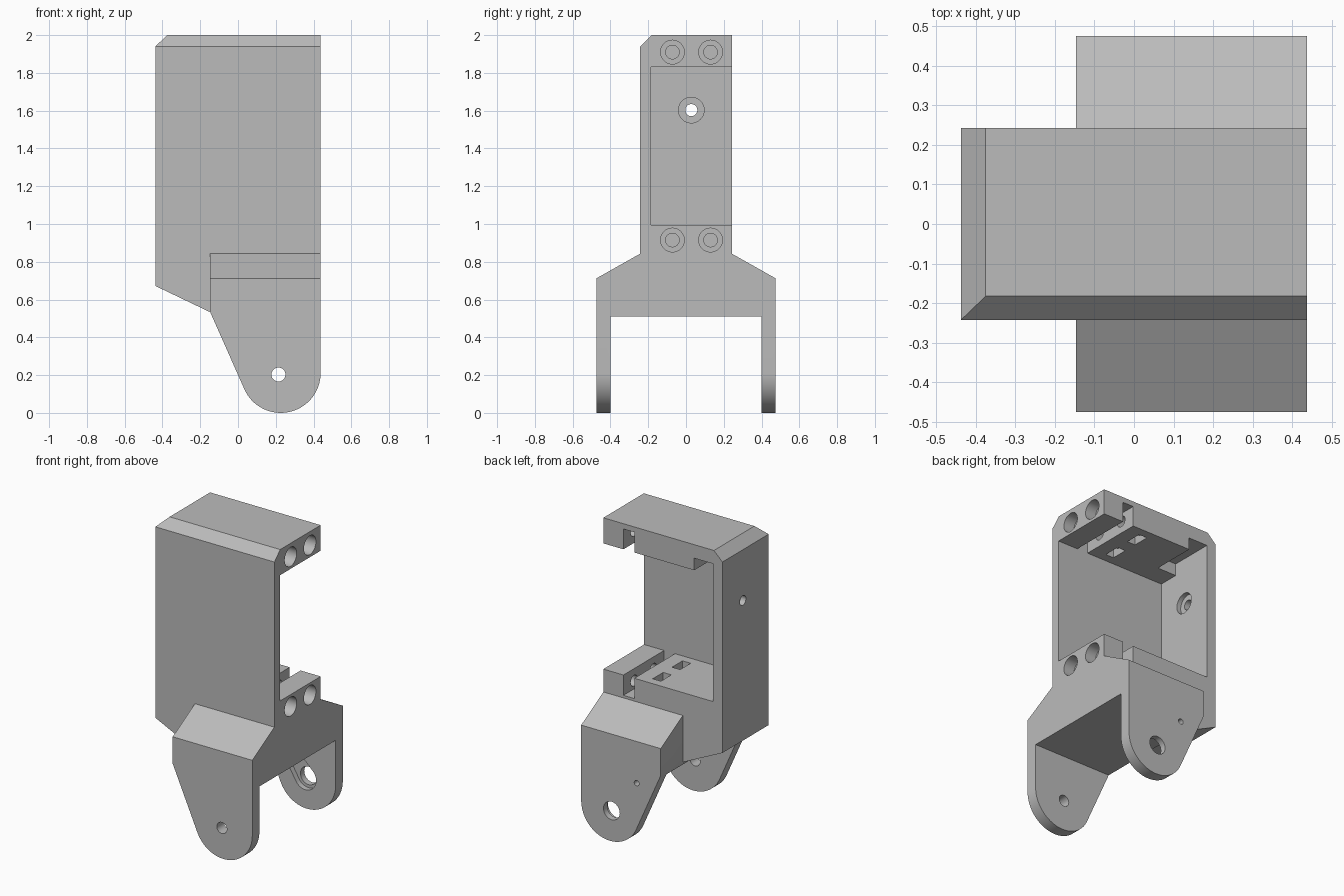
import bpy, bmesh, math
from mathutils import Vector

cube = bpy.data.objects.get("Cube")
if cube:
    bpy.data.objects.remove(cube, do_unlink=True)

grey = bpy.data.materials.new("plain_grey")
grey.use_nodes = True
colour = (0.5, 0.5, 0.5, 1)
grey.diffuse_color = colour
grey.node_tree.nodes["Principled BSDF"].inputs["Base Color"].default_value = colour

PLACE = {
    "x": lambda a, b, t: (t, a, b),   # profile in y, z
    "y": lambda a, b, t: (a, t, b),   # profile in x, z
}


def prism(name, pts, axis, lo, hi):
    """Closed profile extruded along an axis."""
    bm = bmesh.new()
    face = bm.faces.new([bm.verts.new(PLACE[axis](a, b, lo)) for a, b in pts])
    out = bmesh.ops.extrude_face_region(bm, geom=[face])
    shift = Vector(PLACE[axis](0, 0, hi - lo))
    bmesh.ops.translate(bm, vec=shift, verts=[g for g in out["geom"] if isinstance(g, bmesh.types.BMVert)])
    bmesh.ops.recalc_face_normals(bm, faces=bm.faces)
    mesh = bpy.data.meshes.new(name)
    bm.to_mesh(mesh)
    bm.free()
    mesh.materials.append(grey)
    obj = bpy.data.objects.new(name, mesh)
    bpy.context.collection.objects.link(obj)
    return obj


def box(x0, x1, y0, y1, z0, z1):
    return prism("cutter", [(x0, z0), (x1, z0), (x1, z1), (x0, z1)], "y", y0, y1)


def arc(ca, cb, r, start=0, end=360, n=32):
    steps = n if end - start == 360 else n + 1
    angles = [math.radians(start + (end - start) * i / n) for i in range(steps)]
    return [(ca + r * math.cos(t), cb + r * math.sin(t)) for t in angles]


def drill(axis, a, b, r, lo, hi):
    return prism("cutter", arc(a, b, r), axis, lo, hi)


def combine(target, tool, operation="DIFFERENCE"):
    mod = target.modifiers.new("combine", "BOOLEAN")
    mod.operation = operation
    mod.solver = "EXACT"
    mod.object = tool
    bpy.context.view_layer.objects.active = target
    bpy.ops.object.modifier_apply(modifier=mod.name)
    bpy.data.objects.remove(tool, do_unlink=True)


L, R = -0.4375, 0.4375     # side faces
F, B = -0.2425, 0.2425     # front and back faces
IN_X, IN_Y = -0.37, -0.185  # inner wall faces
FLOOR, ROOF = 0.995, 1.83  # pocket
OUT = 0.6                  # beyond every face
KNEE = (-0.147, 0.533)     # where the body meets the fork
PIVOT = (0.214, 0.203)

# Main housing with chamfered side and front top edges
bracket = prism("servo_bracket", [
    (L, 0.672), KNEE, (R, KNEE[1]), (R, 2), (-0.375, 2), (L, 1.94)], "y", F, B)
combine(bracket, prism("cutter", [(F - 0.1, 1.84), (F + 0.16, 2.1), (F - 0.1, 2.1)], "x", -OUT, OUT))

# Fork: front silhouette intersected with side silhouette
arm = arc(0.2265, 0.211, 0.211, 204, 360) + [(R, 0.843), (KNEE[0], 0.843), KNEE]
fork = prism("fork", arm, "y", -OUT, OUT)
half = [(0.40, 0.51), (0.40, -0.1), (0.475, -0.1), (0.475, 0.712), (B, 0.843)]
side = half + [(-y, z) for y, z in reversed(half)]
combine(fork, prism("fork_side", side, "x", -OUT, OUT), "INTERSECT")
combine(bracket, fork, "UNION")

# Pocket, open at the back and one side
combine(bracket, box(IN_X, OUT, IN_Y, OUT, FLOOR, ROOF))

# Cable relief in the roof
combine(bracket, box(IN_X, -0.23, -0.05, OUT, ROOF - 0.1, 1.91))

# Mounting screws: slot, counterbores, bores and nut traps in both blocks
for z, lo, hi in ((0.915, 0.86, 1.1), (1.91, 1.7, 1.965)):
    combine(bracket, box(0.21, 0.29, IN_Y, OUT, lo, hi))
    for y in (-0.072, 0.13):
        combine(bracket, drill("x", y, z, 0.036, 0.0, OUT))
        combine(bracket, drill("x", y, z, 0.063, 0.36, OUT))
        combine(bracket, box(0.055, 0.115, y - 0.055, y + 0.055, lo, hi))

# Side wall screw hole with inner counterbore
combine(bracket, drill("x", 0.028, 1.603, 0.032, -OUT, 0))
combine(bracket, drill("x", 0.028, 1.603, 0.068, -0.40, 0))

# Pivot holes in the arms
combine(bracket, drill("y", *PIVOT, 0.037, -OUT, -0.3))
combine(bracket, drill("y", *PIVOT, 0.06, 0.3, OUT))

# Tapered lever recess and its screw hole inside the back arm
TIP = (0.03, 0.435)
lean = math.degrees(math.atan2(TIP[1] - PIVOT[1], TIP[0] - PIVOT[0]))
lever = arc(*PIVOT, 0.08, lean + 80, lean + 280, 24) + arc(*TIP, 0.04, lean - 80, lean + 80, 12)
combine(bracket, prism("cutter", lever, "y", 0.3, 0.435))
combine(bracket, drill("y", *TIP, 0.018, 0.3, OUT))

bpy.ops.object.select_all(action="DESELECT")
bracket.select_set(True)
bpy.context.view_layer.objects.active = bracket
bpy.ops.object.shade_smooth_by_angle(angle=math.radians(30))
